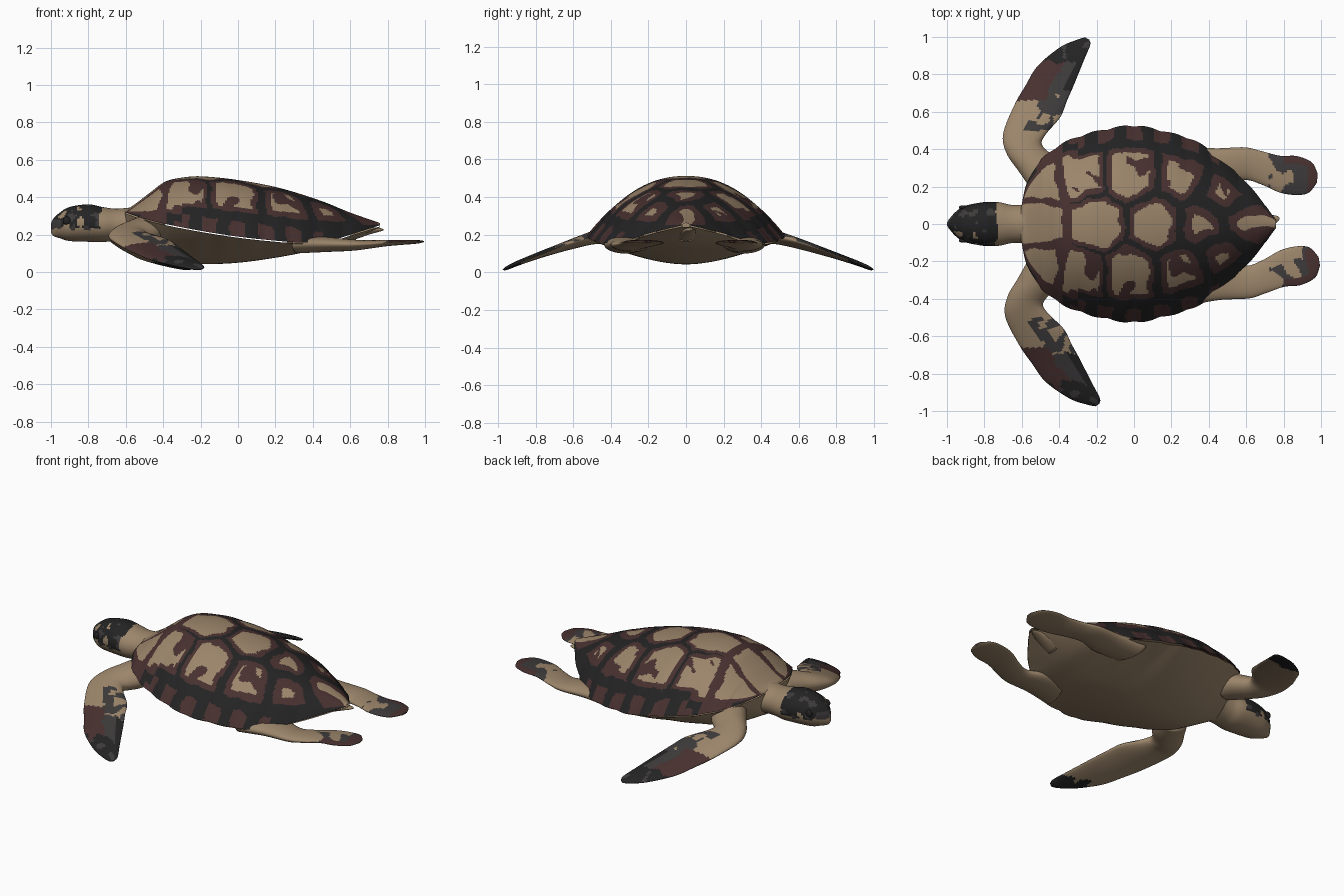
import bpy, bmesh, math
from mathutils import Vector, noise

if "Cube" in bpy.data.objects:
    bpy.data.objects.remove(bpy.data.objects["Cube"])

# ---------- materials ----------
def mat(name, c):
    m = bpy.data.materials.new(name)
    m.diffuse_color = (*c, 1)
    m.use_nodes = True
    m.node_tree.nodes["Principled BSDF"].inputs["Base Color"].default_value = m.diffuse_color
    return m

MATS = [mat("tan", (.33, .235, .145)), mat("maroon", (.064, .030, .029)),
        mat("black", (.017, .017, .018)), mat("dark_grey", (.046, .042, .042))]
TAN, MAROON, BLACK, GREY = range(4)


def nz(x, y, z, f):
    return noise.noise(Vector((x * f, y * f, z * f)))


def finish(name, bm, rule, recalc=True):
    if recalc:
        bmesh.ops.recalc_face_normals(bm, faces=bm.faces)
    for f in bm.faces:
        f.smooth = True
        f.material_index = rule(f)
    me = bpy.data.meshes.new(name)
    bm.to_mesh(me)
    bm.free()
    for m in MATS:
        me.materials.append(m)
    ob = bpy.data.objects.new(name, me)
    bpy.context.collection.objects.link(ob)
    return ob


def interp(tab, x):
    """Smooth curve through (x, value) pairs."""
    x = min(max(x, tab[0][0]), tab[-1][0])
    i = 0
    while i < len(tab) - 2 and x > tab[i + 1][0]:
        i += 1
    def slope(k):
        a, b = tab[max(k - 1, 0)], tab[min(k + 1, len(tab) - 1)]
        return (b[1] - a[1]) / (b[0] - a[0])
    (x0, y0), (x1, y1) = tab[i], tab[i + 1]
    h = x1 - x0
    t = (x - x0) / h
    return ((2*t**3 - 3*t*t + 1) * y0 + (t**3 - 2*t*t + t) * h * slope(i)
            + (3*t*t - 2*t**3) * y1 + (t**3 - t*t) * h * slope(i + 1))


def loft(name, stations, rule, rings=70, n=48):
    """Elliptic sections: (lead xyz, trail xyz, half thickness)."""
    bm = bmesh.new()
    rows, info = [], {}
    tabs = [[(i, s[k]) for i, s in enumerate(stations)] for k in range(7)]
    for r in range(rings + 1):
        v = r / rings
        p = [interp(t, v * (len(stations) - 1)) for t in tabs]
        a, b, row = Vector(p[:3]), Vector(p[3:6]), []
        for j in range(n):
            ang = 2 * math.pi * j / n
            u = (1 - math.cos(ang)) / 2
            row.append(bm.verts.new(a.lerp(b, u) + Vector((0, 0, p[6] * math.sin(ang)))))
        rows.append(row)
    for r in range(rings):
        for j in range(n):
            k = (j + 1) % n
            f = bm.faces.new((rows[r][j], rows[r][k], rows[r + 1][k], rows[r + 1][j]))
            am = 2 * math.pi * (j + .5) / n
            info[f] = ((1 - math.cos(am)) / 2, (r + .5) / rings, math.sin(am) > 0)
    for row in (rows[0], rows[-1]):
        info[bm.faces.new(row)] = (.5, 0 if row is rows[0] else 1, True)
    return finish(name, bm, lambda f: rule(*info[f], f.calc_center_median()))


# ---------- shell and belly ----------
WIDTH = [(-.605, .08), (-.58, .2), (-.54, .28), (-.5, .335), (-.4, .415), (-.3, .46), (-.2, .49), (0, .52),
         (.2, .48), (.3, .45), (.4, .395), (.5, .315), (.6, .215), (.7, .1), (.76, .02)]
RIDGE = [(-.605, .335), (-.57, .35), (-.47, .425), (-.39, .483), (-.3, .505), (-.2, .512), (0, .492),
         (.22, .45), (.44, .382), (.6, .318), (.76, .262)]
RIM = [(-.605, .32), (-.5, .285), (-.33, .245), (-.04, .195), (.2, .168), (.38, .157), (.5, .17),
       (.6, .2), (.76, .25)]
KEEL = [(-.605, .17), (-.47, .1), (-.39, .062), (-.2, .043), (0, .05), (.22, .08), (.41, .117),
        (.55, .15), (.76, .24)]
SCUTES = [(-.52, 0), (-.2, 0), (.12, 0), (.38, 0), (.58, 0),
          (-.5, .24), (-.29, .27), (-.02, .27), (.27, .26), (.48, .17)]


def width(x):
    return interp(WIDTH, x) + .009 * abs(math.sin(x * math.pi / .14)) * (1 if -.5 < x < .72 else 0)


def sheet(name, height, scale, up, rule, nx=170, ny=150):
    bm = bmesh.new()
    rows = []
    for i in range(nx + 1):
        q = i / nx
        x = -.605 + 1.365 * (.6 * q + .4 * (1 - math.cos(math.pi * q)) / 2)
        row = []
        for j in range(ny + 1):
            s = math.sin((j / ny - .5) * math.pi) * .5 + (j / ny - .5)
            row.append(bm.verts.new((x, scale * width(x) * s, height(x, abs(s)))))
        rows.append(row)
    for i in range(nx):
        for j in range(ny):
            q = [rows[i][j], rows[i + 1][j], rows[i + 1][j + 1], rows[i][j + 1]]
            bm.faces.new(q if up else q[::-1])
    return finish(name, bm, rule, False)


def shell_z(x, s):
    rim = interp(RIM, x)
    return rim + (interp(RIDGE, x) - rim) * (1 - s ** 2.2)


def belly_z(x, s):
    rim = interp(RIM, x) - .006
    return rim + (interp(KEEL, x) - rim) * (1 - s ** 1.9)


def shell_colour(f):
    c = f.calc_center_median()
    x, y = c.x, c.y
    t = abs(y) / width(x)
    wob = nz(x, y, 0, 14)
    # marginal band around the rim
    edge = .8 + .03 * wob + (.08 if x < -.3 else 0)
    if t > edge and x > -.52:
        seam = math.cos(x * 2 * math.pi / .15)
        if t > edge + .07 and seam > -.2 + .5 * wob and x < .45:
            return MAROON
        return BLACK if x > -.38 else MAROON
    # scutes with dark seams and maroon borders
    px, py = x + .015 * wob, abs(y) + .015 * nz(x, y, 3, 14)
    d = sorted((math.hypot(px - a, py - b), b) for a, b in SCUTES)
    gap = (d[1][0] - d[0][0]) / 2
    if y and d[0][1] > 0:
        gap = min(gap, (edge - t) * width(x))
    black = interp([(-.45, -.01), (-.3, .004), (0, .015), (.3, .025), (.76, .035)], x)
    red = interp([(-.6, .014), (-.3, .026), (0, .04), (.2, .052), (.4, .068), (.76, .07)], x)
    if gap < black:
        return BLACK
    if gap < red + .012 * wob:
        return MAROON
    if d[0][1] > 0 and -.35 < x < .5 and nz(x, y, 7, 11) > .22:
        return MAROON
    return TAN


sheet("shell", shell_z, 1, True, shell_colour)
sheet("belly", belly_z, .985, False, lambda f: TAN, 80, 60)


# ---------- head, neck, eyes and tail ----------
def tube(rows):
    return [(x, yc - w, z, x, yc + w, z, h) for x, yc, w, z, h in rows]


def head_colour(u, v, top, c):
    n = nz(c.x, c.y, c.z, 22)
    if c.x > -.735 + .015 * n or c.z < .235 + .02 * n:
        return TAN
    if c.x < -.95 and c.z < .28:
        return GREY
    side = abs(c.y) > .035 and c.x < -.82
    if side and n > .28:
        return TAN
    return GREY if n < -.3 else BLACK


loft("head_and_neck", tube([
    (-1, 0, .008, .235, .025), (-.985, 0, .03, .24, .048), (-.95, 0, .068, .25, .07),
    (-.9, 0, .098, .257, .091), (-.8, 0, .117, .262, .1), (-.72, 0, .116, .254, .093),
    (-.65, 0, .102, .253, .086), (-.57, 0, .11, .255, .09), (-.46, 0, .17, .25, .1)]), head_colour)
loft("tail", tube([(.6, 0, .07, .2, .035), (.7, .012, .04, .22, .02), (.76, .025, .02, .226, .009),
                   (.778, .03, .004, .226, .003)]), lambda *a: TAN, 16, 20)
for s in (1, -1):
    bm = bmesh.new()
    bmesh.ops.create_uvsphere(bm, u_segments=16, v_segments=10, radius=.022)
    for v in bm.verts:
        v.co = Vector((v.co.x - .915, v.co.y * .5 + s * .089, v.co.z + .275))
    finish("eye", bm, lambda f: BLACK)

# ---------- flippers ----------
FRONT = [(-.56, .2, .235, -.38, .27, .22, .075), (-.615, .28, .22, -.42, .35, .21, .07),
         (-.68, .375, .205, -.49, .42, .195, .055), (-.70, .48, .185, -.475, .475, .19, .038),
         (-.64, .635, .135, -.395, .57, .17, .028), (-.58, .74, .1, -.36, .655, .145, .022),
         (-.515, .845, .068, -.325, .735, .115, .018), (-.395, .945, .035, -.27, .87, .065, .014),
         (-.305, .985, .018, -.235, .955, .032, .011), (-.262, .998, .014, -.238, .985, .02, .004)]
REAR = [(.26, .42, .15, .33, .2, .15, .05), (.43, .405, .15, .48, .2, .145, .04),
        (.59, .41, .148, .59, .235, .14, .03), (.68, .39, .15, .68, .212, .145, .023),
        (.78, .365, .158, .78, .168, .152, .017), (.87, .363, .162, .87, .155, .156, .013),
        (.95, .33, .163, .935, .168, .16, .01), (.982, .27, .163, .978, .22, .163, .004)]


def front_colour(u, v, top, c):
    y, n = abs(c.y), nz(c.x, c.y, c.z, 16)
    if not top:
        return BLACK if y > .86 + .05 * n else TAN
    if y > .86 + .06 * n:
        return GREY if n > .25 else BLACK
    if u < .5 + .08 * n and y > .66:
        return MAROON
    if y > .7 + .06 * n:
        return GREY if u < .8 else BLACK
    return GREY if y > .5 and u > .45 and n > -.02 else TAN


def rear_colour(u, v, top, c):
    n = nz(c.x, c.y, c.z, 16)
    if not top or c.x < .72:
        return TAN
    if c.x > .93 + .03 * n or (u < .2 and c.x > .8):
        return MAROON
    return GREY if n > -.02 or c.x > .9 else TAN


def place(stations, s, pivot, deg, dx):
    """Swing a flipper about its root and mirror it to side s."""
    a = math.radians(deg)
    def turn(x, y):
        x, y = x - pivot[0], y - pivot[1]
        return (pivot[0] + dx + x * math.cos(a) - y * math.sin(a),
                s * (pivot[1] + x * math.sin(a) + y * math.cos(a)))
    return [(*turn(p[0], p[1]), p[2], *turn(p[3], p[4]), p[5], p[6]) for p in stations]


for s, side, deg in ((1, "left", 0), (-1, "right", -5)):
    loft("front_flipper_" + side, place(FRONT, s, (-.5, .35), deg, 0), front_colour, 90)
    loft("rear_flipper_" + side, place(REAR, s, (.45, .33), deg, .02 if s < 0 else 0), rear_colour)
